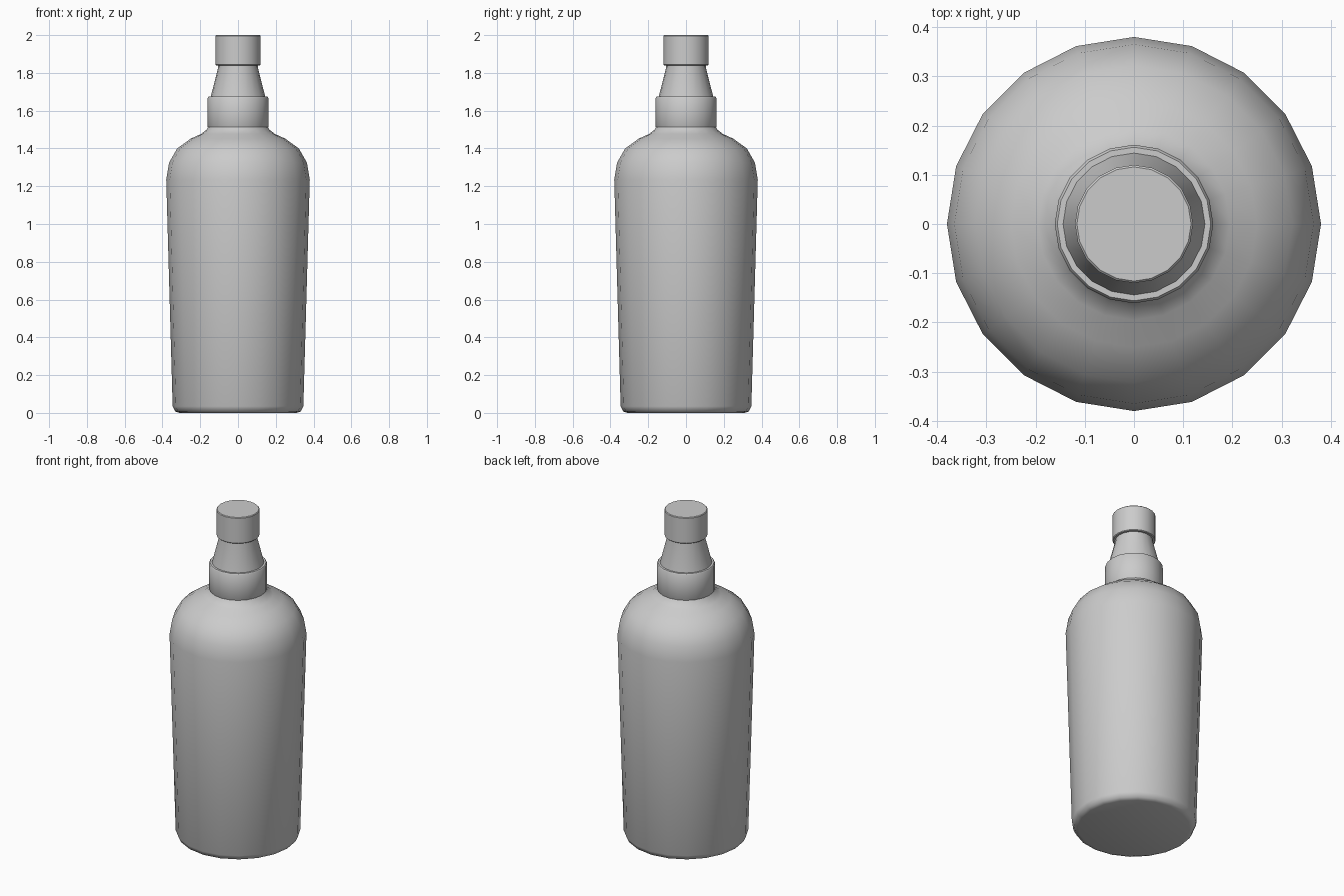
import bpy, bmesh, math

if "Cube" in bpy.data.objects:
    bpy.data.objects.remove(bpy.data.objects["Cube"])

SIDES = 20


def lathe(name, profile, angle=40):
    """Spin a (radius, height) profile around z and cap both ends."""
    bm = bmesh.new()
    rings = []
    for r, z in profile:
        rings.append([bm.verts.new((r * math.cos(2 * math.pi * i / SIDES),
                                    r * math.sin(2 * math.pi * i / SIDES), z))
                      for i in range(SIDES)])
    for low, high in zip(rings, rings[1:]):
        for i in range(SIDES):
            j = (i + 1) % SIDES
            bm.faces.new((low[i], low[j], high[j], high[i]))
    bm.faces.new(rings[0][::-1])
    bm.faces.new(rings[-1])
    mesh = bpy.data.meshes.new(name)
    bm.to_mesh(mesh)
    bm.free()
    obj = bpy.data.objects.new(name, mesh)
    bpy.context.collection.objects.link(obj)
    bpy.ops.object.select_all(action='DESELECT')
    obj.select_set(True)
    bpy.context.view_layer.objects.active = obj
    bpy.ops.object.shade_smooth_by_angle(angle=math.radians(angle))
    return obj


# Tapered body with rounded base and shoulder
lathe("bottle_body", [(0.31, 0.0), (0.333, 0.008), (0.346, 0.035),
                      (0.38, 1.235), (0.365, 1.325), (0.322, 1.40),
                      (0.25, 1.452), (0.195, 1.477), (0.166, 1.50),
                      (0.15, 1.53)], 50)

# Collar around the neck
lathe("neck_collar", [(0.155, 1.505), (0.161, 1.515), (0.161, 1.667),
                      (0.156, 1.674)], 40)

# Tapered neck
lathe("neck", [(0.146, 1.66), (0.144, 1.675), (0.105, 1.83), (0.105, 1.85)], 40)

# Stopper cap
lathe("cap", [(0.116, 1.84), (0.12, 1.844), (0.12, 1.996), (0.116, 2.0)], 40)
